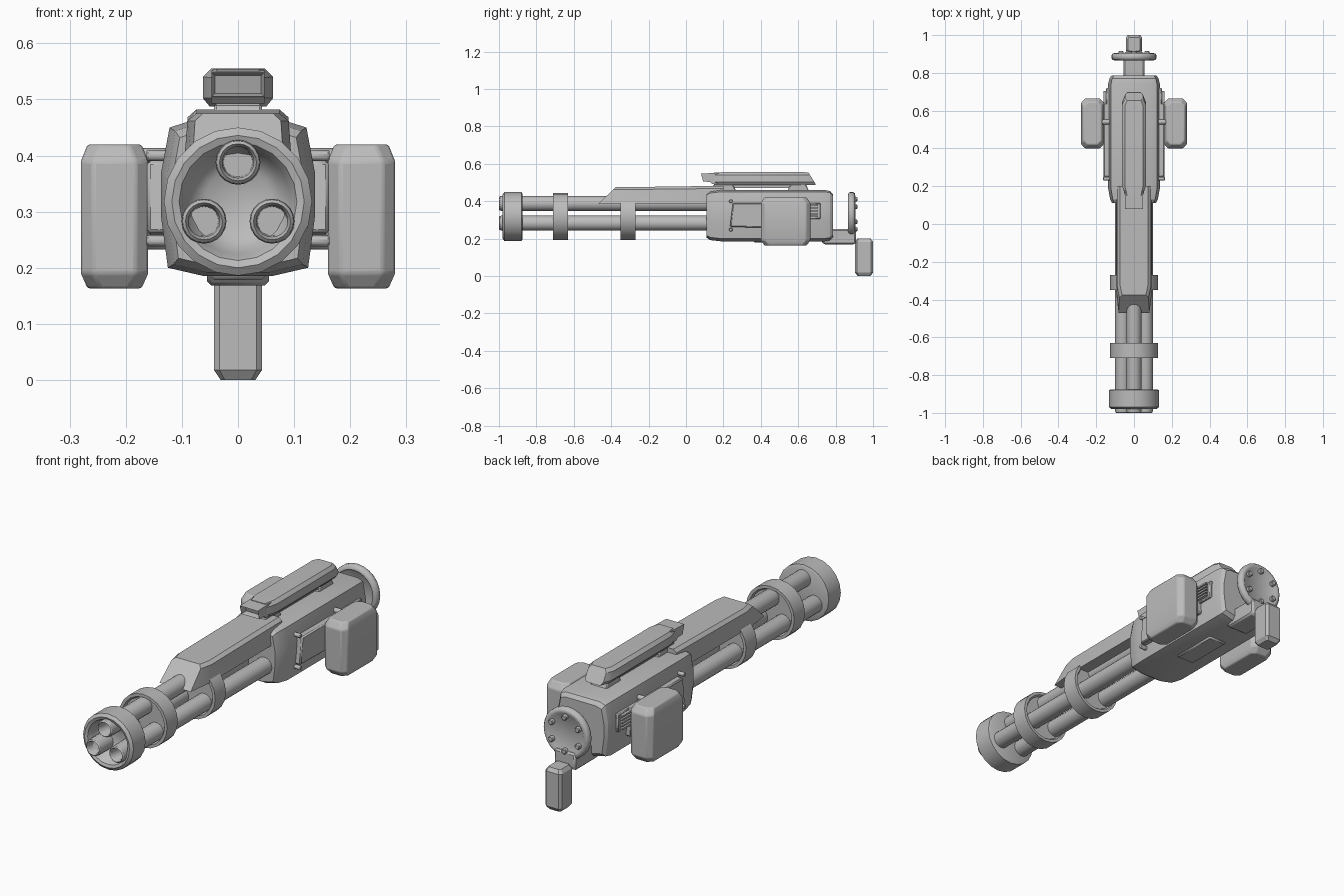
import bpy, bmesh, math
from mathutils import Vector, Matrix

if "Cube" in bpy.data.objects:
    bpy.data.objects.remove(bpy.data.objects["Cube"])

GREY = (0.5, 0.5, 0.5, 1)
metal = bpy.data.materials.new("grey_metal")
metal.use_nodes = True
metal.diffuse_color = GREY
metal.node_tree.nodes["Principled BSDF"].inputs["Base Color"].default_value = GREY


def finish(name, bm, bevel=0, segments=1, smooth=30):
    bmesh.ops.recalc_face_normals(bm, faces=bm.faces)
    mesh = bpy.data.meshes.new(name)
    bm.to_mesh(mesh)
    bm.free()
    mesh.materials.append(metal)
    ob = bpy.data.objects.new(name, mesh)
    bpy.context.collection.objects.link(ob)
    if bevel:
        mod = ob.modifiers.new("bevel", "BEVEL")
        mod.width, mod.segments = bevel, segments
        mod.limit_method = "ANGLE"
    bpy.ops.object.select_all(action="DESELECT")
    ob.select_set(True)
    bpy.context.view_layer.objects.active = ob
    bpy.ops.object.shade_smooth_by_angle(angle=math.radians(smooth))
    return ob


def skin(rings, capped=True):
    """Bridge closed rings of equal length and cap the ends."""
    bm = bmesh.new()
    rows = [[bm.verts.new(p) for p in ring] for ring in rings]
    n = len(rows[0])
    for a, b in zip(rows, rows[1:]):
        for i in range(n):
            j = (i + 1) % n
            bm.faces.new((a[i], a[j], b[j], b[i]))
    if capped:
        bm.faces.new(rows[0])
        bm.faces.new(rows[-1])
    return bm


def loft(name, half, stations, zc, **kw):
    """Mirrored xz half section swept along y; station = y, x scale, z scale, lean."""
    section = half + [(-x, z) for x, z in reversed(half)]
    rings = [[(x * sx, y + lean * (z - zc), zc + (z - zc) * sz) for x, z in section]
             for y, sx, sz, lean in stations]
    return finish(name, skin(rings), **kw)


def side_prism(name, outline, x0, x1, **kw):
    """Outline in yz pushed from x0 to x1."""
    return finish(name, skin([[(x, y, z) for y, z in outline] for x in (x0, x1)]), **kw)


def box(name, x, y, z, **kw):
    return side_prism(name, [(y[0], z[0]), (y[1], z[0]), (y[1], z[1]), (y[0], z[1])], *x, **kw)


def lathe(name, profile, x=0, z=0, sides=20, **kw):
    """Profile of (radius, y) spun round an axis along y."""
    bm = bmesh.new()
    pts = [bm.verts.new((r, y, 0)) for r, y in profile]
    edges = [bm.edges.new(e) for e in zip(pts, pts[1:])]
    bmesh.ops.spin(bm, geom=pts + edges, cent=(0, 0, 0), axis=(0, 1, 0),
                   angle=math.tau, steps=sides, use_merge=True)
    bmesh.ops.remove_doubles(bm, verts=bm.verts, dist=1e-4)
    bmesh.ops.translate(bm, verts=bm.verts, vec=(x, 0, z))
    return finish(name, bm, **kw)


def rod(name, start, end, radius, sides=12):
    a, b = Vector(start), Vector(end)
    bm = bmesh.new()
    turn = (b - a).to_track_quat("Z", "Y").to_matrix().to_4x4()
    bmesh.ops.create_cone(bm, cap_ends=True, segments=sides, radius1=radius, radius2=radius,
                          depth=(b - a).length, matrix=Matrix.Translation((a + b) / 2) @ turn)
    return finish(name, bm, bevel=radius * 0.25)


# Three hollow barrels round a common axis
AXIS = 0.318
for i in range(3):
    a = math.radians(90 + 120 * i)
    lathe(f"barrel_{i + 1}", [(0, -0.93), (0.026, -0.93), (0.028, -0.99), (0.033, -1),
                              (0.038, -0.995), (0.04, -0.985), (0.04, 0.2), (0, 0.2)],
          0.07 * math.cos(a), AXIS + 0.07 * math.sin(a))

# Dished muzzle and the two barrel clamps
lathe("muzzle_ring", [(0, -0.9), (0.06, -0.905), (0.085, -0.925), (0.094, -0.955),
                      (0.105, -0.975), (0.118, -0.98), (0.132, -0.97), (0.132, -0.88),
                      (0.122, -0.875), (0, -0.875)], z=AXIS, smooth=40)
for name, y in (("front_clamp", -0.71), ("rear_clamp", -0.35)):
    lathe(name, [(0, y + 0.01), (0.105, y + 0.01), (0.112, y), (0.126, y), (0.126, y + 0.08),
                 (0.112, y + 0.08), (0.105, y + 0.07), (0, y + 0.07)], z=AXIS)

# Sloped cover above the barrels
loft("barrel_cover", [(0.074, 0.475), (0.09, 0.462), (0.096, 0.385)],
     [(-0.47, 0.85, 1, 1.05), (-0.35, 1, 1, 0.3), (0.2, 1, 1.08, 0)], 0.385)

# Receiver body with tapered ends
loft("receiver", [(0.09, 0.46), (0.122, 0.45), (0.137, 0.37), (0.137, 0.29),
                  (0.125, 0.2), (0.06, 0.185)],
     [(0.11, 0.85, 0.86, 0), (0.13, 0.92, 0.95, 0), (0.19, 1, 1, 0),
      (0.74, 1, 1, 0), (0.77, 0.95, 0.96, 0), (0.785, 0.87, 0.84, 0)], 0.322, smooth=20)
box("belly_plate", (-0.05, 0.05), (0.36, 0.6), (0.178, 0.2), bevel=0.008)

# Top rail on two feet
loft("top_rail", [(0.048, 0.555), (0.0625, 0.54), (0.0625, 0.502), (0.05, 0.487)],
     [(0.15, 0.75, 0.95, 0), (0.2, 1, 1, 0), (0.64, 1, 1, -0.4), (0.675, 0.75, 0.97, -0.6)], 0.521)
box("rail_bar", (-0.035, 0.035), (0.2, 0.62), (0.47, 0.495))
for name, y0, y1 in (("front_foot", 0.13, 0.27), ("rear_foot", 0.54, 0.66)):
    side_prism(name, [(y0, 0.45), (y1, 0.45), (y1 - 0.02, 0.492), (y0 + 0.02, 0.492)],
               -0.043, 0.043, bevel=0.005)

# Hooded sight window with a recessed face
hood = [(0.08, 0.548), (0.2, 0.552), (0.2, 0.493), (0.14, 0.493), (0.13, 0.503), (0.092, 0.505)]
bm = skin([[(x, y, z) for y, z in hood] for x in (-0.047, 0.047)])
bmesh.ops.recalc_face_normals(bm, faces=bm.faces)
front = min(bm.faces, key=lambda f: f.calc_center_median().y)
bmesh.ops.inset_region(bm, faces=[front], thickness=0.008)
bmesh.ops.translate(bm, verts=front.verts, vec=(0, 0.03, 0))
finish("sight_hood", bm)

# Side equipment, repeated on both flanks
for side, s in (("left", 1), ("right", -1)):
    side_prism(f"{side}_panel", [(0.235, 0.262), (0.64, 0.255), (0.64, 0.39), (0.25, 0.39)],
               s * 0.12, s * 0.162, bevel=0.006)
    for i, (y, z) in enumerate(((0.24, 0.4), (0.24, 0.248))):
        rod(f"{side}_panel_bolt_{i + 1}", (s * 0.115, y, z), (s * 0.163, y, z), 0.01)
    for i, z in enumerate((0.4, 0.245)):
        rod(f"{side}_pod_strut_{i + 1}", (s * 0.11, 0.54, z), (s * 0.18, 0.54, z), 0.013)
    # Ribbed vent
    box(f"{side}_vent_plate", (s * 0.12, s * 0.148), (0.63, 0.72), (0.305, 0.39), bevel=0.004)
    for i in range(5):
        z = 0.315 + 0.015 * i
        box(f"{side}_vent_rib_{i + 1}", (s * 0.14, s * 0.162), (0.64, 0.705), (z, z + 0.008))
    # Pod with longer chamfers at top and bottom
    pod = []
    for z, d, e in ((0.163, 0.012, 0.02), (0.19, 0, 0), (0.39, 0, 0), (0.42, 0.012, 0.02)):
        x0, x1, y0, y1, c = 0.16 + d, 0.28 - d, 0.4 + e, 0.665 - e, 0.022
        pod.append([(s * x, y, z) for x, y in
                    ((x0 + c, y0), (x1 - c, y0), (x1, y0 + c), (x1, y1 - c),
                     (x1 - c, y1), (x0 + c, y1), (x0, y1 - c), (x0, y0 + c))])
    finish(f"{side}_pod", skin(pod), bevel=0.005, segments=2)

# Rear bracket, round back plate with bolts, and hand grip
side_prism("rear_bracket", [(0.71, 0.2), (0.74, 0.168), (0.9, 0.168), (0.91, 0.18),
                            (0.91, 0.25), (0.78, 0.25), (0.72, 0.24)], -0.055, 0.055, bevel=0.008)
lathe("back_plate", [(0, 0.873), (0.092, 0.873), (0.1, 0.866), (0.112, 0.868), (0.12, 0.878),
                     (0.12, 0.893), (0.112, 0.903), (0.1, 0.905), (0.092, 0.899), (0, 0.899)],
      z=0.33, sides=24, smooth=50)
for i in range(6):
    a = math.tau * (i + 0.5) / 6
    x, z = 0.08 * math.cos(a), 0.33 + 0.08 * math.sin(a)
    rod(f"back_bolt_{i + 1}", (x, 0.89, z), (x, 0.916, z), 0.013)
grip = [[(x * w, 0.951 + y * w, z) for x, y in
         ((-0.033, -0.047), (0.033, -0.047), (0.043, -0.037), (0.043, 0.037),
          (0.033, 0.049), (-0.033, 0.049), (-0.043, 0.037), (-0.043, -0.037))]
        for z, w in ((0, 0.72), (0.018, 1), (0.183, 1), (0.2, 0.75))]
finish("hand_grip", skin(grip))
